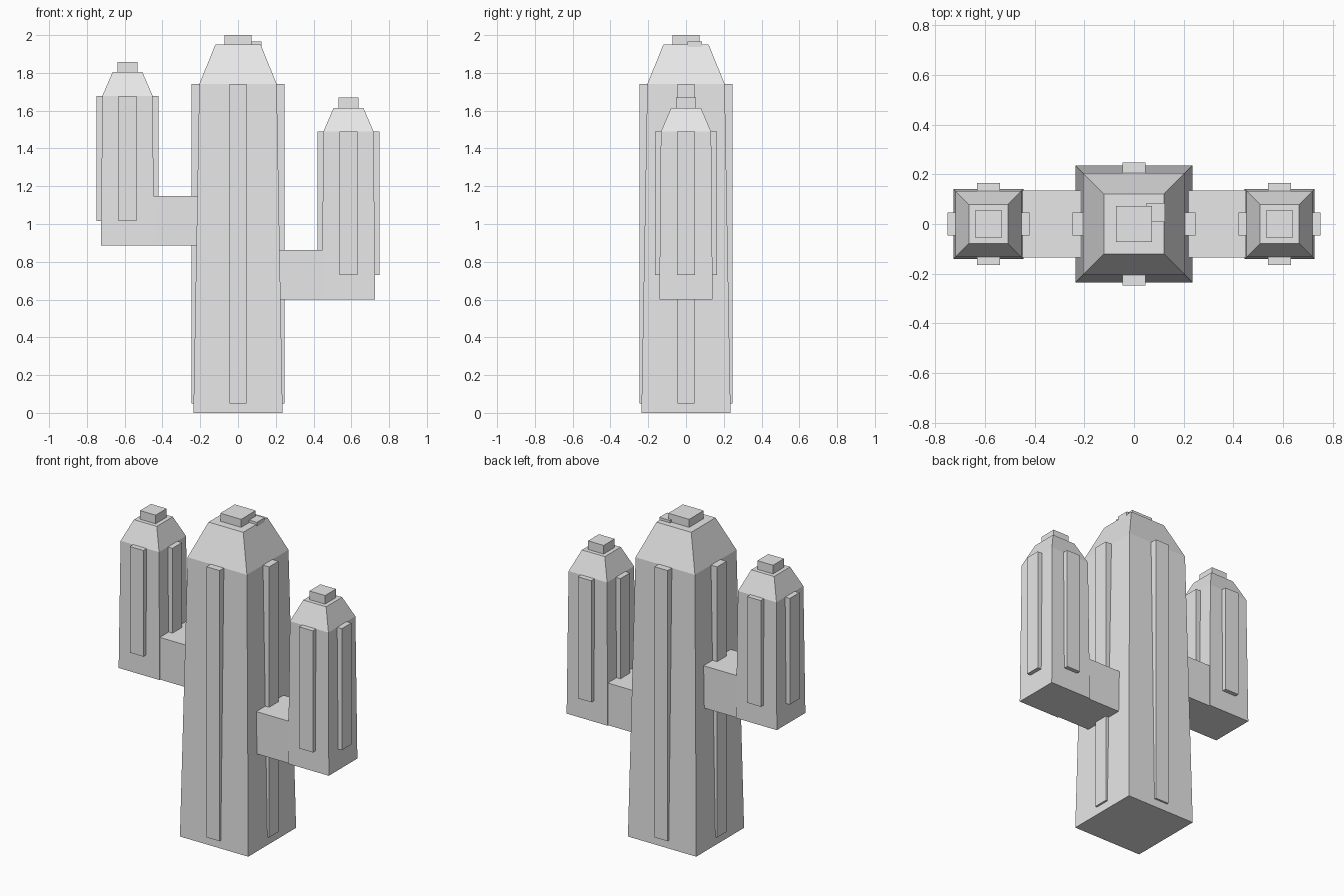
import bpy, bmesh

if "Cube" in bpy.data.objects:
    bpy.data.objects.remove(bpy.data.objects["Cube"])

green_grey = bpy.data.materials.new("light grey")
green_grey.diffuse_color = (0.8, 0.8, 0.8, 1)
green_grey.use_nodes = True
green_grey.node_tree.nodes["Principled BSDF"].inputs["Base Color"].default_value = green_grey.diffuse_color


def finish(name, bm):
    bmesh.ops.recalc_face_normals(bm, faces=bm.faces)
    mesh = bpy.data.meshes.new(name)
    bm.to_mesh(mesh)
    bm.free()
    mesh.materials.append(green_grey)
    obj = bpy.data.objects.new(name, mesh)
    bpy.context.collection.objects.link(obj)


def stack(name, cx, rings):
    """Square column centred on cx, from (half width, height) rings."""
    bm = bmesh.new()
    loops = []
    for h, z in rings:
        loops.append([bm.verts.new((cx + sx * h, sy * h, z))
                      for sx, sy in ((-1, -1), (1, -1), (1, 1), (-1, 1))])
    for a, b in zip(loops, loops[1:]):
        for i in range(4):
            j = (i + 1) % 4
            bm.faces.new((a[i], a[j], b[j], b[i]))
    bm.faces.new(loops[0][::-1])
    bm.faces.new(loops[-1])
    finish(name, bm)


def box(name, x0, x1, y0, y1, z0, z1):
    bm = bmesh.new()
    bmesh.ops.create_cube(bm, size=1)
    for v in bm.verts:
        v.co = (x1 if v.co.x > 0 else x0,
                y1 if v.co.y > 0 else y0,
                z1 if v.co.z > 0 else z0)
    finish(name, bm)


def ribs(name, cx, inner, outer, w, z0, z1):
    """One vertical rib on each of the four sides."""
    for s, side in ((-1, "low"), (1, "high")):
        a, b = sorted((s * inner, s * outer))
        box(f"{name}_rib_x_{side}", cx + a, cx + b, -w, w, z0, z1)
        box(f"{name}_rib_y_{side}", cx - w, cx + w, a, b, z0, z1)


# Trunk with tapered cap, ribs and top buds
stack("trunk", 0, [(0.236, 0), (0.205, 1.74), (0.12, 1.95)])
ribs("trunk", 0, 0.2, 0.247, 0.046, 0.05, 1.74)
box("top_bud", -0.072, 0.072, -0.072, 0.072, 1.94, 2.0)
box("small_bud", 0.05, 0.125, 0.008, 0.085, 1.93, 1.965)

# Arms: connector, upright column, ribs and bud
for name, s, base, shoulder in (("left_arm", -1, 0.885, 1.678),
                                ("right_arm", 1, 0.6, 1.489)):
    cx = s * 0.585
    xa, xb = sorted((s * 0.18, s * 0.46))
    box(f"{name}_connector", xa, xb, -0.134, 0.134, base, base + 0.263)
    stack(name, cx, [(0.141, base), (0.133, shoulder), (0.079, shoulder + 0.126)])
    ribs(name, cx, 0.125, 0.165, 0.047, base + 0.13, shoulder)
    box(f"{name}_bud", cx - 0.054, cx + 0.054, -0.054, 0.054,
        shoulder + 0.12, shoulder + 0.18)
